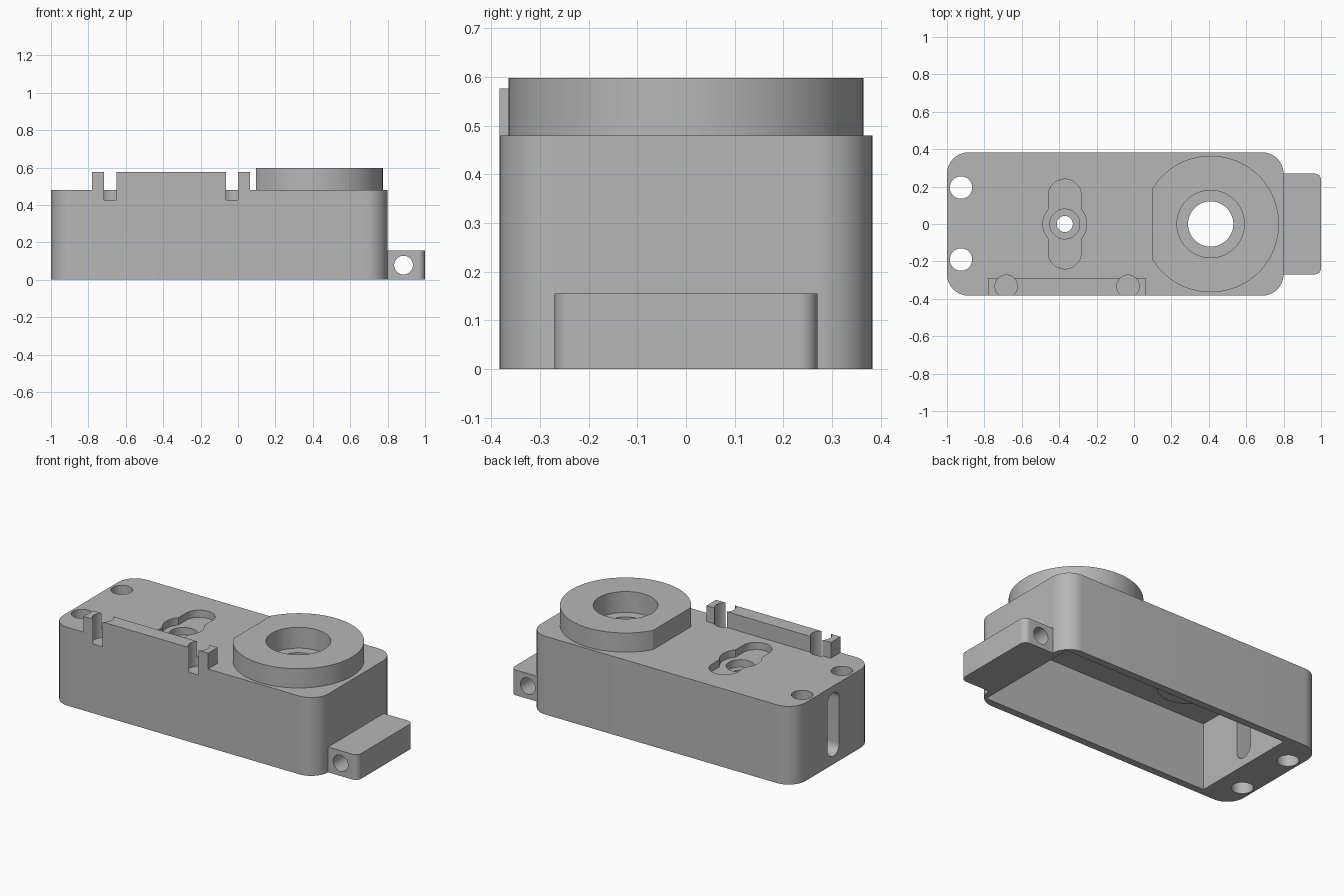
import bpy, bmesh
from math import acos, cos, sin, pi
from mathutils import Matrix

cube = bpy.data.objects.get("Cube")
if cube:
    bpy.data.objects.remove(cube, do_unlink=True)

grey = bpy.data.materials.new("plain grey")
grey.use_nodes = True
grey.diffuse_color = (0.47, 0.47, 0.47, 1)
grey.node_tree.nodes["Principled BSDF"].inputs["Base Color"].default_value = grey.diffuse_color


def arc(cx, cy, r, start, end, steps):
    angles = [start + (end - start) * i / steps for i in range(steps + 1)]
    return [(cx + r * cos(a), cy + r * sin(a)) for a in angles]


def circle(cx, cy, r, steps=64):
    return arc(cx, cy, r, 0, 2 * pi, steps)[:-1]


def rounded(x0, x1, y0, y1, r):
    corners = [(x1 - r, y1 - r), (x0 + r, y1 - r), (x0 + r, y0 + r), (x1 - r, y0 + r)]
    points = []
    for i, (cx, cy) in enumerate(corners):
        points += arc(cx, cy, r, i * pi / 2, (i + 1) * pi / 2, 16)
    return points


def rect(x0, x1, y0, y1):
    return [(x0, y0), (x1, y0), (x1, y1), (x0, y1)]


def prism(name, outline, low, high, matrix=None):
    """Extrude an outline from low to high along z, then turn it if asked."""
    bm = bmesh.new()
    face = bm.faces.new([bm.verts.new((x, y, low)) for x, y in outline])
    top = bmesh.ops.extrude_face_region(bm, geom=[face])["geom"]
    moved = [v for v in top if isinstance(v, bmesh.types.BMVert)]
    bmesh.ops.translate(bm, verts=moved, vec=(0, 0, high - low))
    bmesh.ops.remove_doubles(bm, verts=bm.verts, dist=0.0001)
    if matrix:
        bm.transform(matrix)
    bmesh.ops.recalc_face_normals(bm, faces=bm.faces)
    mesh = bpy.data.meshes.new(name)
    bm.to_mesh(mesh)
    bm.free()
    mesh.materials.append(grey)
    obj = bpy.data.objects.new(name, mesh)
    bpy.context.collection.objects.link(obj)
    return obj


def activate(obj):
    bpy.ops.object.select_all(action="DESELECT")
    obj.select_set(True)
    bpy.context.view_layer.objects.active = obj


def combine(target, tool, operation):
    activate(target)
    mod = target.modifiers.new("shape", "BOOLEAN")
    mod.solver = "EXACT"
    mod.operation = operation
    mod.object = tool
    bpy.ops.object.modifier_apply(modifier=mod.name)
    bpy.data.objects.remove(tool, do_unlink=True)


def add(target, *shape):
    combine(target, prism("addition", *shape), "UNION")


def cut(target, *shape):
    combine(target, prism("cutter", *shape), "DIFFERENCE")


TOP = 0.48
BORE_X, SCREW_X = 0.41, -0.37

# Hollow body, open underneath
housing = prism("housing", rounded(-1, 0.8, -0.383, 0.383, 0.115), 0, TOP)
cut(housing, rect(-0.775, 0.76, -0.338, 0.338), -0.1, 0.41)

# End tab with its cross hole
add(housing, rounded(0.7605, 1, -0.27, 0.27, 0.036), 0, 0.155)
along_y = Matrix.Rotation(pi / 2, 4, "X")
cut(housing, circle(0.885, 0.078, 0.05), -0.5, 0.5, along_y)

# Clip rail on the front edge, with two round pockets
add(housing, rect(-0.78, 0.065, -0.383, -0.29), 0.45, 0.577)
for x in (-0.683, -0.032):
    cut(housing, circle(x, -0.333, 0.06), 0.425, 0.7)

# Screw boss under the roof, and its stepped slot on top
add(housing, circle(SCREW_X, 0, 0.16), 0.33, 0.43)
cut(housing, rounded(SCREW_X - 0.088, SCREW_X + 0.088, -0.24, 0.24, 0.088), 0.435, 0.6)
cut(housing, circle(SCREW_X, 0, 0.117), 0.435, 0.6)
cut(housing, circle(SCREW_X, 0, 0.08), 0.39, 0.6)
cut(housing, circle(SCREW_X, 0, 0.043), 0.2, 0.6)

# Bore through the roof
cut(housing, circle(BORE_X, 0, 0.18), 0.47, 0.6)
cut(housing, circle(BORE_X, 0, 0.121), 0.3, 0.6)

# Two vertical holes and an upright slot in the thick end wall
for y in (-0.19, 0.195):
    cut(housing, circle(-0.925, y, 0.06), -0.1, 0.6)
upright = Matrix(((0, 0, 1, 0), (1, 0, 0, 0), (0, 1, 0, 0), (0, 0, 0, 1)))
cut(housing, rounded(-0.057, 0.057, 0.05, 0.44, 0.057), -1.1, -0.7, upright)

# Raised collar with one flat side
half = acos((0.095 - BORE_X) / 0.365)
collar = prism("raised_collar", arc(BORE_X, 0, 0.365, -half, half, 80), TOP, 0.598)
cut(collar, circle(BORE_X, 0, 0.18), 0.4, 0.7)

for part in (housing, collar):
    activate(part)
    bpy.ops.object.shade_smooth_by_angle(angle=pi / 6)
